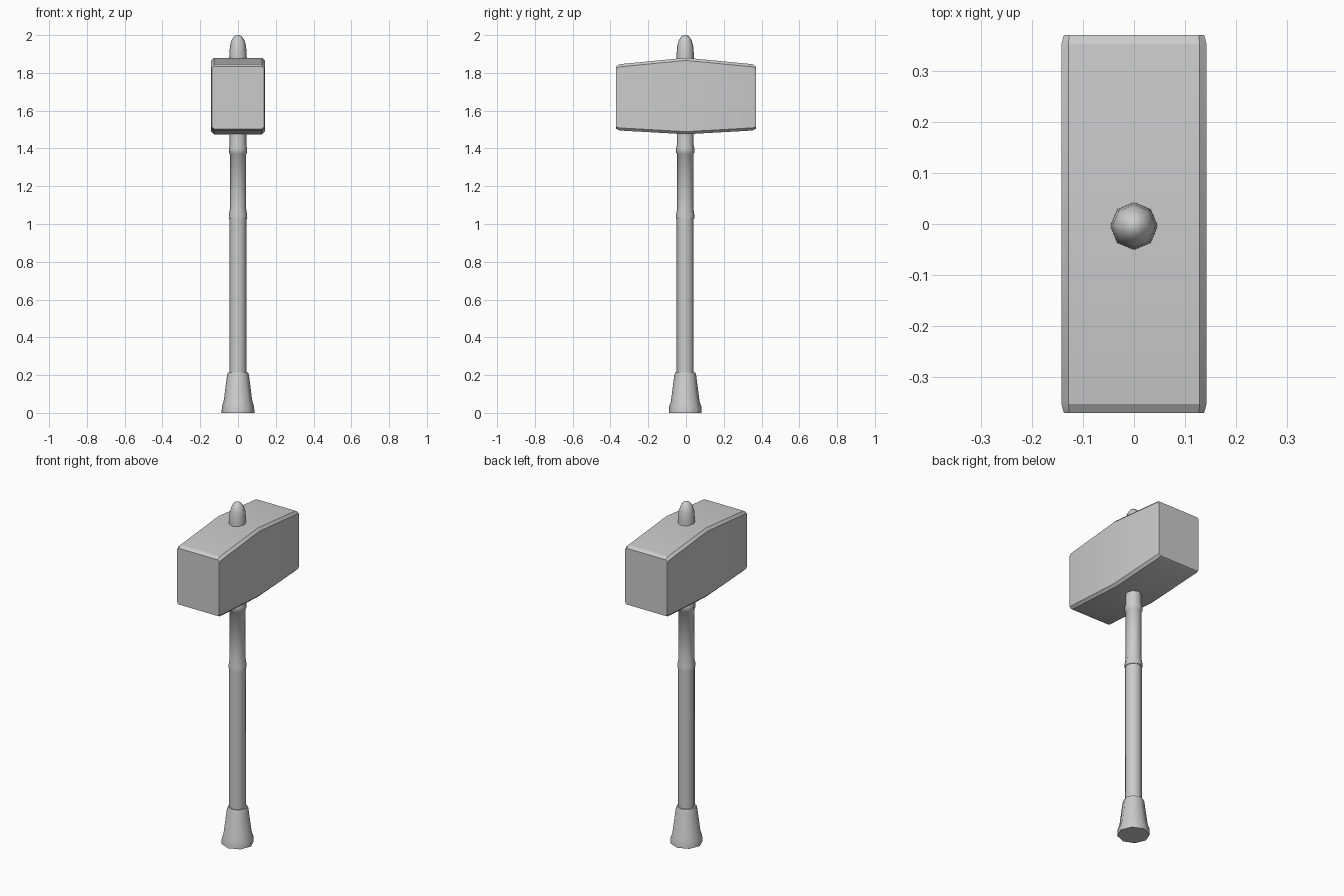
import bpy, bmesh, math

if "Cube" in bpy.data.objects:
    bpy.data.objects.remove(bpy.data.objects["Cube"])

AXIS_Y = -0.004   # the handle sits a hair forward of the head centre


def finish(bm, name, angle):
    bmesh.ops.recalc_face_normals(bm, faces=bm.faces)
    mesh = bpy.data.meshes.new(name)
    bm.to_mesh(mesh)
    bm.free()
    ob = bpy.data.objects.new(name, mesh)
    bpy.context.collection.objects.link(ob)
    bpy.ops.object.select_all(action='DESELECT')
    ob.select_set(True)
    bpy.context.view_layer.objects.active = ob
    bpy.ops.object.shade_smooth_by_angle(angle=math.radians(angle))
    return ob


def loft(rings, name, angle):
    """Skin a list of equal-length point rings and cap both ends."""
    bm = bmesh.new()
    loops = [[bm.verts.new(p) for p in ring] for ring in rings]
    for a, b in zip(loops, loops[1:]):
        n = len(a)
        for i in range(n):
            j = (i + 1) % n
            bm.faces.new((a[i], a[j], b[j], b[i]))
    bm.faces.new(loops[0])
    bm.faces.new(loops[-1])
    bmesh.ops.remove_doubles(bm, verts=bm.verts, dist=0.0005)
    return finish(bm, name, angle)


def lathe(profile, name, sides=8):
    rings = [[(r * math.cos(math.tau * i / sides),
               r * math.sin(math.tau * i / sides) + AXIS_Y, z)
              for i in range(sides)] for r, z in profile]
    return loft(rings, name, 50)


def head_section(y, hx, z0, z1, c):
    """Chamfered rectangle in the xz plane."""
    return [(hx, y, z0 + c), (hx, y, z1 - c), (hx - c, y, z1), (c - hx, y, z1),
            (-hx, y, z1 - c), (-hx, y, z0 + c), (c - hx, y, z0), (hx - c, y, z0)]


# Flared pommel
lathe([(0.087, 0), (0.085, 0.035), (0.076, 0.06), (0.058, 0.2),
       (0.053, 0.214), (0.044, 0.214)], "pommel")

# Grip and upper shaft with two collars
lathe([(0.045, 0.2), (0.045, 1.03), (0.049, 1.03), (0.048, 1.05), (0.043, 1.08),
       (0.043, 1.37), (0.048, 1.375), (0.048, 1.4), (0.044, 1.42),
       (0.044, 1.5)], "shaft")

# Rounded cap above the head
lathe([(0.047, 1.85), (0.046, 1.9), (0.042, 1.945), (0.033, 1.975),
       (0.018, 1.995), (0.005, 2.0)], "top_cap")

# Chamfered head, tallest in the middle
end = (0.37, 0.137, 1.504, 1.834, 0.010)
shoulder = (0.352, 0.142, 1.495, 1.846, 0.014)
half = [end, shoulder]
sections = [(-s[0], *s[1:]) for s in half]
sections += [(0, 0.142, 1.475, 1.88, 0.014)] + half[::-1]
loft([head_section(*s) for s in sections], "hammer_head", 25)
